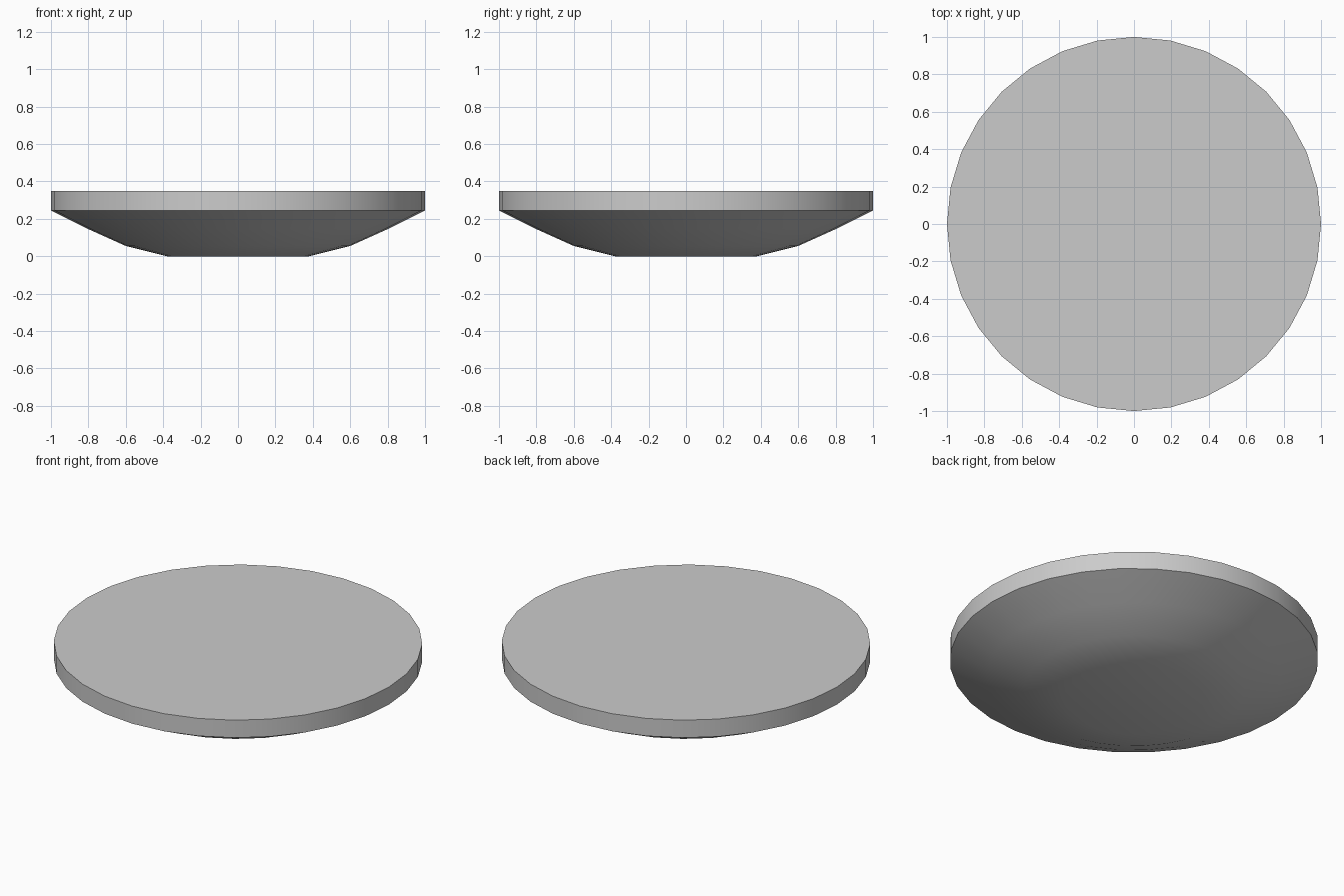
import bpy, bmesh, math

if "Cube" in bpy.data.objects:
    bpy.data.objects.remove(bpy.data.objects["Cube"])

SIDES = 32
# Dish profile from underside to rim: (radius, height)
PROFILE = [(0.38, 0.0), (0.6, 0.055), (0.8, 0.145), (1.0, 0.245), (1.0, 0.35)]

bm = bmesh.new()
rings = [[bm.verts.new((r * math.cos(2 * math.pi * i / SIDES),
                        r * math.sin(2 * math.pi * i / SIDES), z))
          for i in range(SIDES)] for r, z in PROFILE]

# Sloping underside and upright rim
for low, high in zip(rings, rings[1:]):
    for i in range(SIDES):
        j = (i + 1) % SIDES
        bm.faces.new((low[i], low[j], high[j], high[i]))

# Flat base and flat top
bm.faces.new(rings[0][::-1])
bm.faces.new(rings[-1])

mesh = bpy.data.meshes.new("shallow_disc")
bm.to_mesh(mesh)
bm.free()
disc = bpy.data.objects.new("shallow_disc", mesh)
bpy.context.collection.objects.link(disc)

# Smooth sides with crisp rim edges
bpy.context.view_layer.objects.active = disc
disc.select_set(True)
bpy.ops.object.shade_smooth_by_angle(angle=math.radians(30))
